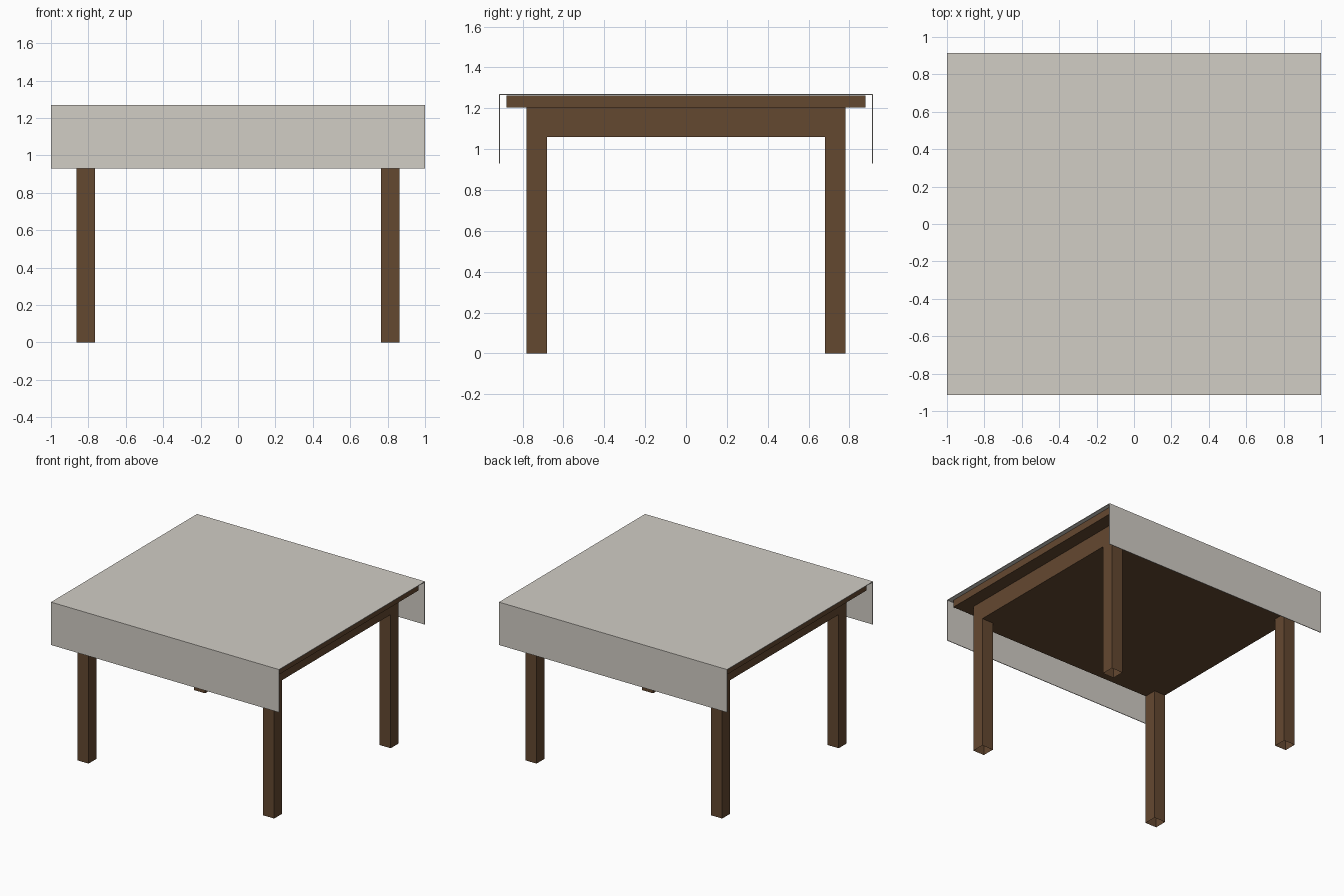
import bpy, bmesh

if "Cube" in bpy.data.objects:
    bpy.data.objects.remove(bpy.data.objects["Cube"])


def material(name, color):
    m = bpy.data.materials.new(name)
    m.diffuse_color = color
    m.use_nodes = True
    m.node_tree.nodes["Principled BSDF"].inputs["Base Color"].default_value = m.diffuse_color
    return m


wood = material("brown_wood", (0.127, 0.065, 0.03, 1))
linen = material("off_white_cloth", (0.64, 0.61, 0.56, 1))


def finish(name, bm, mat):
    mesh = bpy.data.meshes.new(name)
    bm.to_mesh(mesh)
    bm.free()
    obj = bpy.data.objects.new(name, mesh)
    bpy.context.collection.objects.link(obj)
    mesh.materials.append(mat)
    return obj


def box(name, lo, hi, mat, open_bottom=False):
    bm = bmesh.new()
    bmesh.ops.create_cube(bm, size=1)
    for v in bm.verts:
        v.co = [(a + b) / 2 + c * (b - a) for a, b, c in zip(lo, hi, v.co)]
    if open_bottom:
        bm.normal_update()
        down = [f for f in bm.faces if f.normal.z < -0.9]
        bmesh.ops.delete(bm, geom=down, context='FACES_ONLY')
    return finish(name, bm, mat)


# Tabletop slab and the solid apron block under it
box("tabletop", (-0.97, -0.88, 1.205), (0.97, 0.88, 1.262), wood)
box("apron", (-0.864, -0.78, 1.06), (0.864, 0.78, 1.205), wood)

# Four square legs, flush with the apron corners, open at the foot
for side, sx in (("left", -1), ("right", 1)):
    for end, sy in (("front", -1), ("back", 1)):
        xs = sorted((sx * 0.765, sx * 0.864))
        ys = sorted((sy * 0.68, sy * 0.78))
        box(f"{end}_{side}_leg", (xs[0], ys[0], 0), (xs[1], ys[1], 1.06),
            wood, open_bottom=True)

# Tablecloth: a folded profile swept along x, hanging at front and back
profile = [(-0.915, 0.93), (-0.915, 1.27), (0.915, 1.27), (0.915, 0.93)]
bm = bmesh.new()
rows = [[bm.verts.new((x, y, z)) for y, z in profile] for x in (-1, 1)]
for i in range(3):
    bm.faces.new((rows[0][i], rows[1][i], rows[1][i + 1], rows[0][i + 1]))
cloth = finish("tablecloth", bm, linen)
thick = cloth.modifiers.new("thickness", 'SOLIDIFY')
thick.thickness = 0.005
thick.offset = -1
thick.use_even_offset = True
